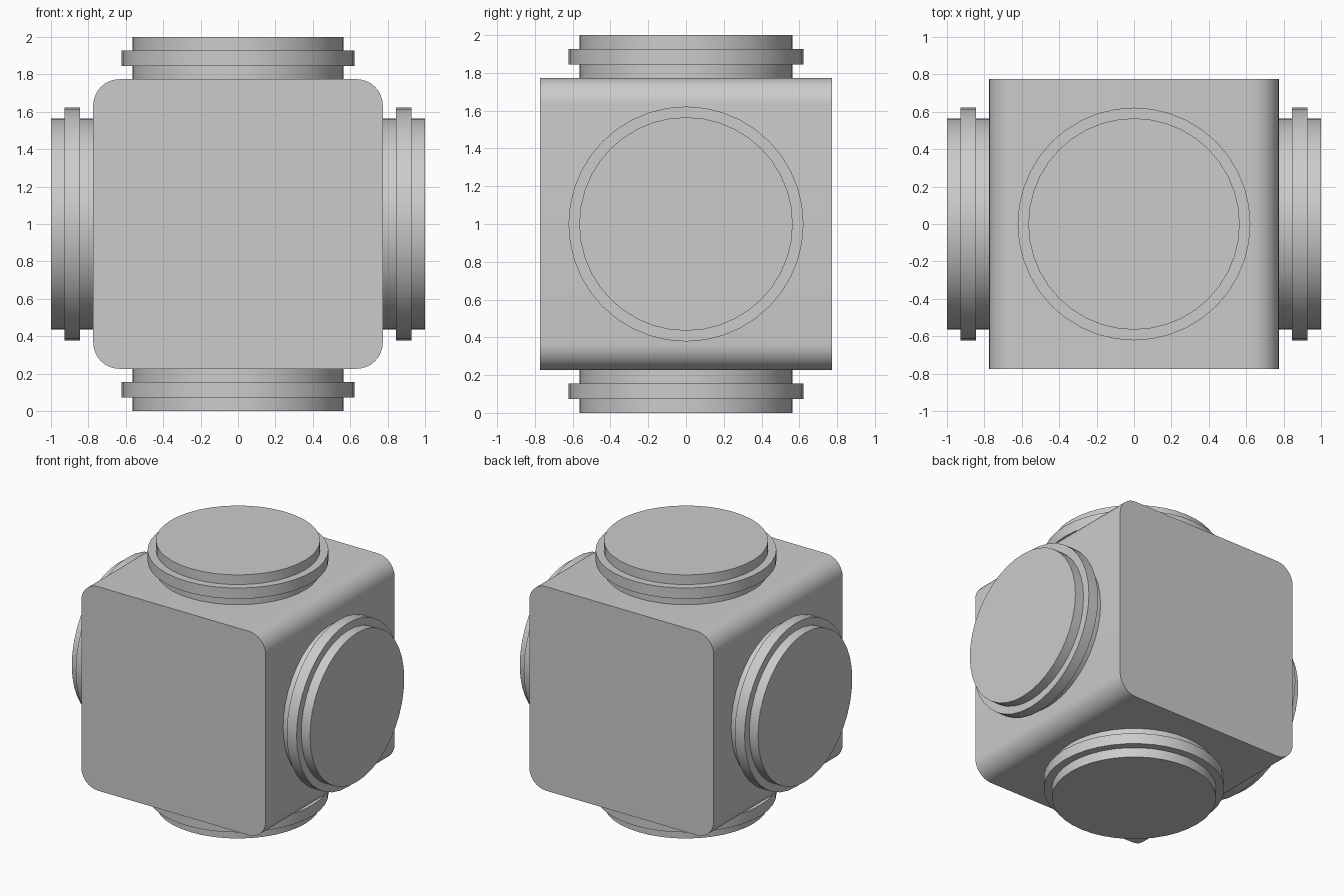
import bpy, bmesh
from math import cos, sin, pi
from mathutils import Matrix

if "Cube" in bpy.data.objects:
    bpy.data.objects.remove(bpy.data.objects["Cube"])

CENTRE = Matrix.Translation((0, 0, 1))
HALF = 0.774      # half width of the block
SIDES = 40


def add_object(name, bm, matrix):
    bm.transform(matrix)
    bmesh.ops.recalc_face_normals(bm, faces=bm.faces)
    mesh = bpy.data.meshes.new(name)
    bm.to_mesh(mesh)
    bm.free()
    obj = bpy.data.objects.new(name, mesh)
    bpy.context.collection.objects.link(obj)
    bpy.ops.object.select_all(action='DESELECT')
    obj.select_set(True)
    bpy.context.view_layer.objects.active = obj
    bpy.ops.object.shade_smooth_by_angle(angle=pi / 6)
    return obj


# Block, rounded only along the four edges that run front to back
bm = bmesh.new()
bmesh.ops.create_cube(bm, size=2 * HALF)
long_edges = [e for e in bm.edges
              if abs(e.verts[0].co.y - e.verts[1].co.y) > HALF]
bmesh.ops.bevel(bm, geom=long_edges, offset=0.14, segments=8,
                profile=0.5, affect='EDGES')
add_object("block", bm, CENTRE)

# Capped pipe stub with a raised collar: (radius, distance from centre)
STUB = [(0.565, 0.77), (0.565, 0.845), (0.622, 0.845),
        (0.622, 0.927), (0.565, 0.927), (0.565, 1.0)]


def pipe_stub(name, angle):
    bm = bmesh.new()
    rings = [[bm.verts.new((r * cos(2 * pi * i / SIDES),
                            r * sin(2 * pi * i / SIDES), h))
              for i in range(SIDES)] for r, h in STUB]
    for a, b in zip(rings, rings[1:]):
        for i in range(SIDES):
            j = (i + 1) % SIDES
            bm.faces.new((a[i], a[j], b[j], b[i]))
    bm.faces.new(rings[0][::-1])
    bm.faces.new(rings[-1])
    add_object(name, bm, CENTRE @ Matrix.Rotation(angle, 4, 'Y'))


# Four stubs: top, right, bottom, left
for k, side in enumerate(("top", "right", "bottom", "left")):
    pipe_stub(side + "_pipe_stub", k * pi / 2)
